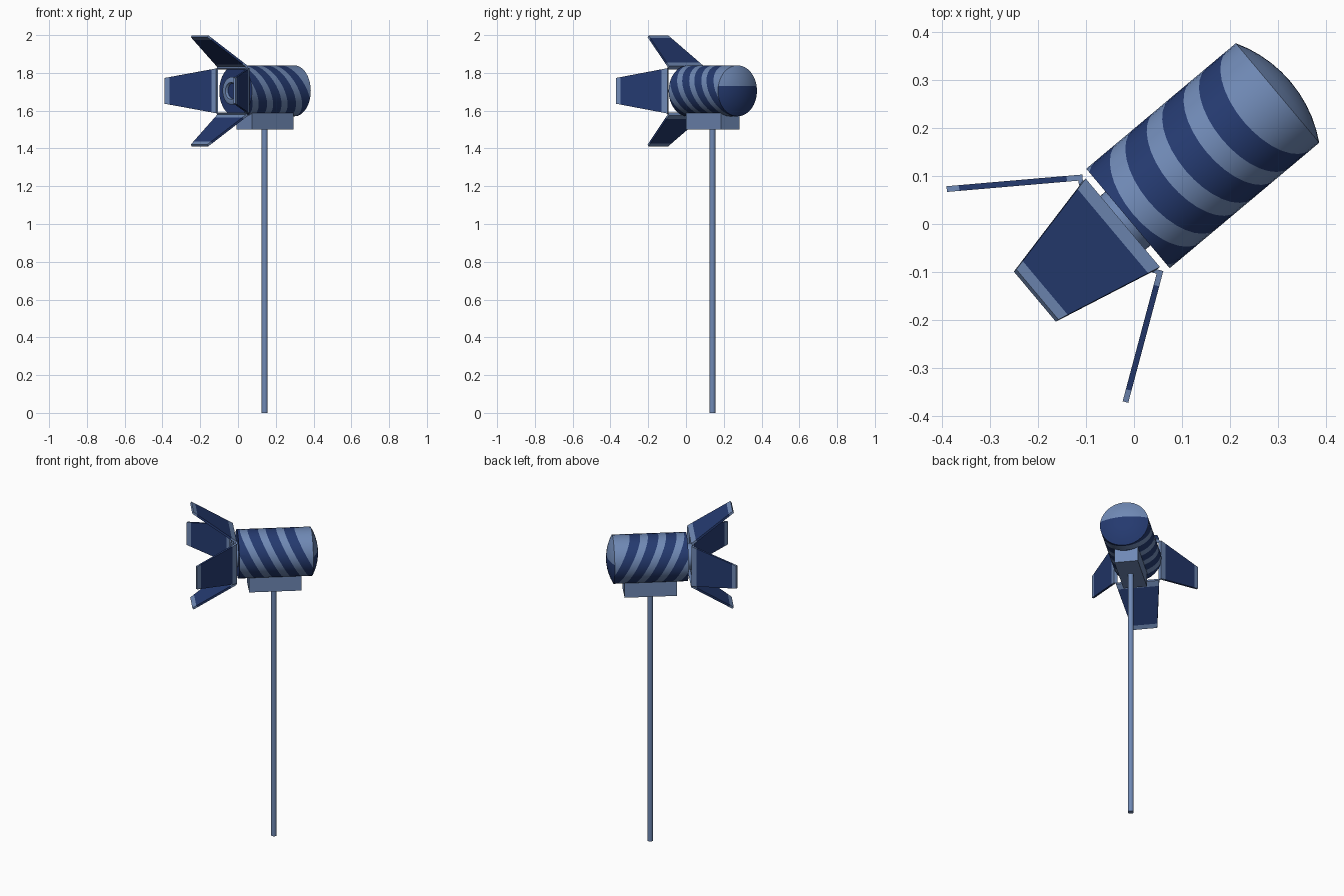
import bpy, bmesh, math
from mathutils import Matrix, Vector

if "Cube" in bpy.data.objects:
    bpy.data.objects.remove(bpy.data.objects["Cube"])

# Colours
def material(name, rgb):
    m = bpy.data.materials.new(name)
    m.diffuse_color = (*rgb, 1)
    m.use_nodes = True
    m.node_tree.nodes["Principled BSDF"].inputs["Base Color"].default_value = m.diffuse_color
    return m

DARK = material("dark blue", (0.018, 0.042, 0.16))
LIGHT = material("light blue", (0.16, 0.25, 0.46))

# Lamp frame: local x runs along the barrel towards the back
FRAME = Matrix.Translation((0.143, 0.142, 1.705)) @ Matrix.Rotation(math.radians(40), 4, 'Z')
ALONG_X = Matrix.Rotation(math.radians(90), 4, 'Y')
R, HALF, SIDES = 0.135, 0.203, 32


def finish(bm, name, matrix=FRAME, smooth=True):
    bmesh.ops.recalc_face_normals(bm, faces=bm.faces[:])
    me = bpy.data.meshes.new(name)
    bm.transform(matrix)
    bm.to_mesh(me)
    bm.free()
    me.materials.append(DARK)
    me.materials.append(LIGHT)
    ob = bpy.data.objects.new(name, me)
    bpy.context.collection.objects.link(ob)
    if smooth:
        bpy.context.view_layer.objects.active = ob
        ob.select_set(True)
        bpy.ops.object.shade_smooth_by_angle(angle=math.radians(35))
        ob.select_set(False)
    return ob


def lathe(profile):
    """Turn (x, radius) points around the local x axis."""
    bm = bmesh.new()
    vs = [bm.verts.new((x, 0, r)) for x, r in profile]
    es = [bm.edges.new(p) for p in zip(vs, vs[1:])]
    bmesh.ops.spin(bm, geom=vs + es, axis=(1, 0, 0), cent=(0, 0, 0),
                   angle=math.tau, steps=SIDES, use_duplicate=False)
    bmesh.ops.remove_doubles(bm, verts=bm.verts[:], dist=1e-4)
    return bm


def cut(bm, co, no):
    bmesh.ops.bisect_plane(bm, geom=bm.verts[:] + bm.edges[:] + bm.faces[:],
                           plane_co=co, plane_no=no, dist=1e-6)


# Barrel with slanted stripes cut into its wall
SLOPE, PERIOD, LIGHT_W = 0.52, 0.1, 0.042
bm = lathe([(-HALF, 0), (-HALF, R), (HALF, R)])
for k in range(-1, 5):
    for side in (-1, 1):
        w = 0.005 + k * PERIOD + side * LIGHT_W / 2
        if w < 0.41:
            cut(bm, (w - HALF, 0, 0), (1, 0, SLOPE))
for f in bm.faces:
    c = f.calc_center_median()
    w = c.x + HALF + SLOPE * c.z
    phase = (w - 0.005 + PERIOD / 2) % PERIOD - PERIOD / 2
    wall = c.x > -HALF + 1e-4
    f.material_index = int(wall and (abs(phase) < LIGHT_W / 2 or w > 0.385))
finish(bm, "barrel")

# Domed rear cap, light above and dark below
SAG = 0.036
ball = (R * R + SAG * SAG) / (2 * SAG)
top = math.asin(R / ball)
bm = lathe([(HALF + SAG - ball + ball * math.cos(top * i / 5), ball * math.sin(top * i / 5))
            for i in range(6)])
cut(bm, (0, 0, 0.025), (0, 0, 1))
for f in bm.faces:
    f.material_index = int(f.calc_center_median().z > 0.025)
finish(bm, "rear_cap")

# Front lens: light ring with a dark sunken centre
bm = lathe([(-HALF, 0.073), (-0.232, 0.073), (-0.236, 0.066), (-0.236, 0.045),
            (-0.222, 0.04), (-0.222, 0)])
for f in bm.faces:
    c = f.calc_center_median()
    f.material_index = int(math.hypot(c.y, c.z) > 0.042)
finish(bm, "lens")


# Four flared doors with light bands at hinge and tip
def strip(bm, rings, mats):
    loops = [[bm.verts.new(v) for v in ring] for ring in rings]
    for a, b, m in zip(loops, loops[1:], mats):
        for i in range(4):
            j = (i + 1) % 4
            bm.faces.new((a[i], a[j], b[j], b[i])).material_index = m
    bm.faces.new(loops[0]).material_index = mats[0]
    bm.faces.new(loops[-1]).material_index = mats[-1]


hinge, tip = Vector((-0.217, 0, 0.131)), Vector((-0.449, 0, 0.294))
length = (tip - hinge).length
d = (tip - hinge).normalized()
inward = Vector((-d.z, 0, d.x))


def ring(t, thick, offset=0.0):
    h = 0.12 + (0.068 - 0.12) * t / length
    p = hinge + d * t + inward * offset
    q = p + inward * thick
    return [p + Vector((0, h, 0)), p - Vector((0, h, 0)),
            q - Vector((0, h, 0)), q + Vector((0, h, 0))]


for k, name in enumerate(("top", "right", "bottom", "left")):
    bm = bmesh.new()
    strip(bm, [ring(t, 0.012) for t in (0, 0.033, length - 0.026, length)], [1, 0, 1])
    strip(bm, [ring(t, 0.009, 0.012) for t in (0, 0.009)], [1])
    turn = Matrix.Rotation(math.radians(90 * k), 4, 'X')
    finish(bm, name + "_door", FRAME @ turn, smooth=False)

# Mounting block under the barrel
bm = bmesh.new()
bmesh.ops.create_cube(bm, size=1, matrix=Matrix.Translation((0, 0, -0.155))
                      @ Matrix.Diagonal((0.287, 0.13, 0.1, 1)))
for f in bm.faces:
    f.material_index = 1
finish(bm, "mounting_block", smooth=False)

# Pole
bm = bmesh.new()
bmesh.ops.create_cone(bm, cap_ends=True, segments=16, radius1=0.016, radius2=0.016, depth=1.51)
for f in bm.faces:
    f.material_index = 1
finish(bm, "pole", Matrix.Translation((0.141, 0.14, 0.755)))
